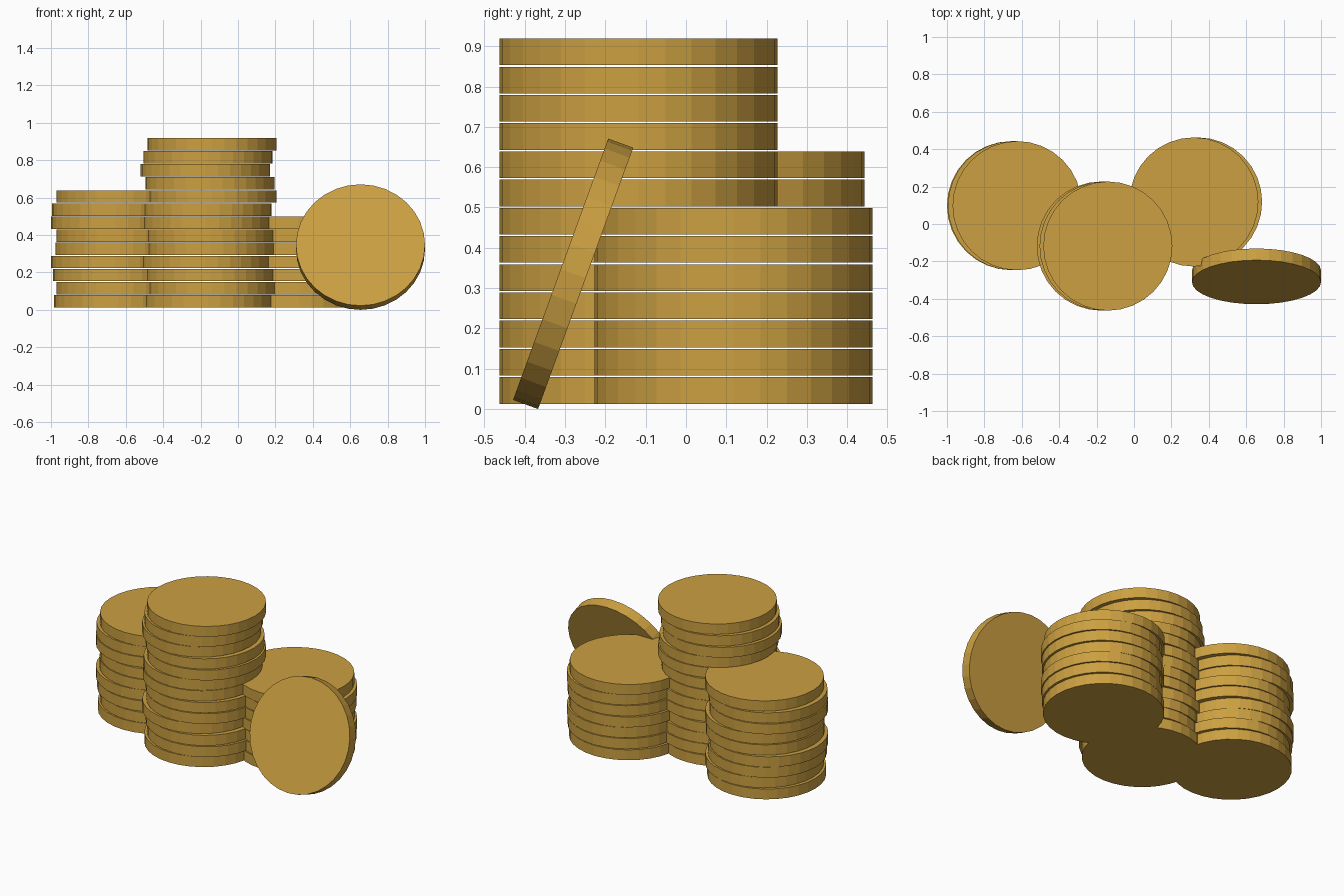
import bpy
from math import radians, sin, cos

if "Cube" in bpy.data.objects:
    bpy.data.objects.remove(bpy.data.objects["Cube"], do_unlink=True)

RADIUS, THICK, PITCH, BASE = 0.345, 0.066, 0.07, 0.013

# Single gold colour
gold = bpy.data.materials.new("gold")
gold.use_nodes = True
colour = (0.60, 0.35, 0.053, 1)
gold.diffuse_color = colour
gold.node_tree.nodes["Principled BSDF"].inputs["Base Color"].default_value = colour


def coin(name, location, tilt=0):
    bpy.ops.mesh.primitive_cylinder_add(
        vertices=32, radius=RADIUS, depth=THICK,
        location=location, rotation=(radians(tilt), 0, 0))
    obj = bpy.context.object
    obj.name = name
    obj.data.materials.append(gold)


def stack(name, x, y, shifts):
    # Shifts are sideways nudges in hundredths, from the bottom coin up
    for i, shift in enumerate(shifts):
        coin(f"{name}_coin_{i + 1}",
             (x + shift / 100, y, BASE + THICK / 2 + i * PITCH))


# Three uneven stacks
stack("right_stack", -0.64, 0.098, [0, 1.5, -0.5, -1.5, 1, 1.5, -1.5, -1, 1.5])
stack("middle_stack", -0.155, -0.118,
      [-0.5, 1.5, 0.5, -2, 1, 0.5, -1.5, -1, 1.5, 0.5, -2, -0.5, 1.5])
stack("left_stack", 0.33, 0.118, [-0.5, 0.5, 1, -0.5, 0.5, 1, -1])

# Coin leaning back, resting on the ground
lean = radians(20)
coin("leaning_coin",
     (0.655, -0.28, RADIUS * cos(lean) + THICK / 2 * sin(lean)), 70)
